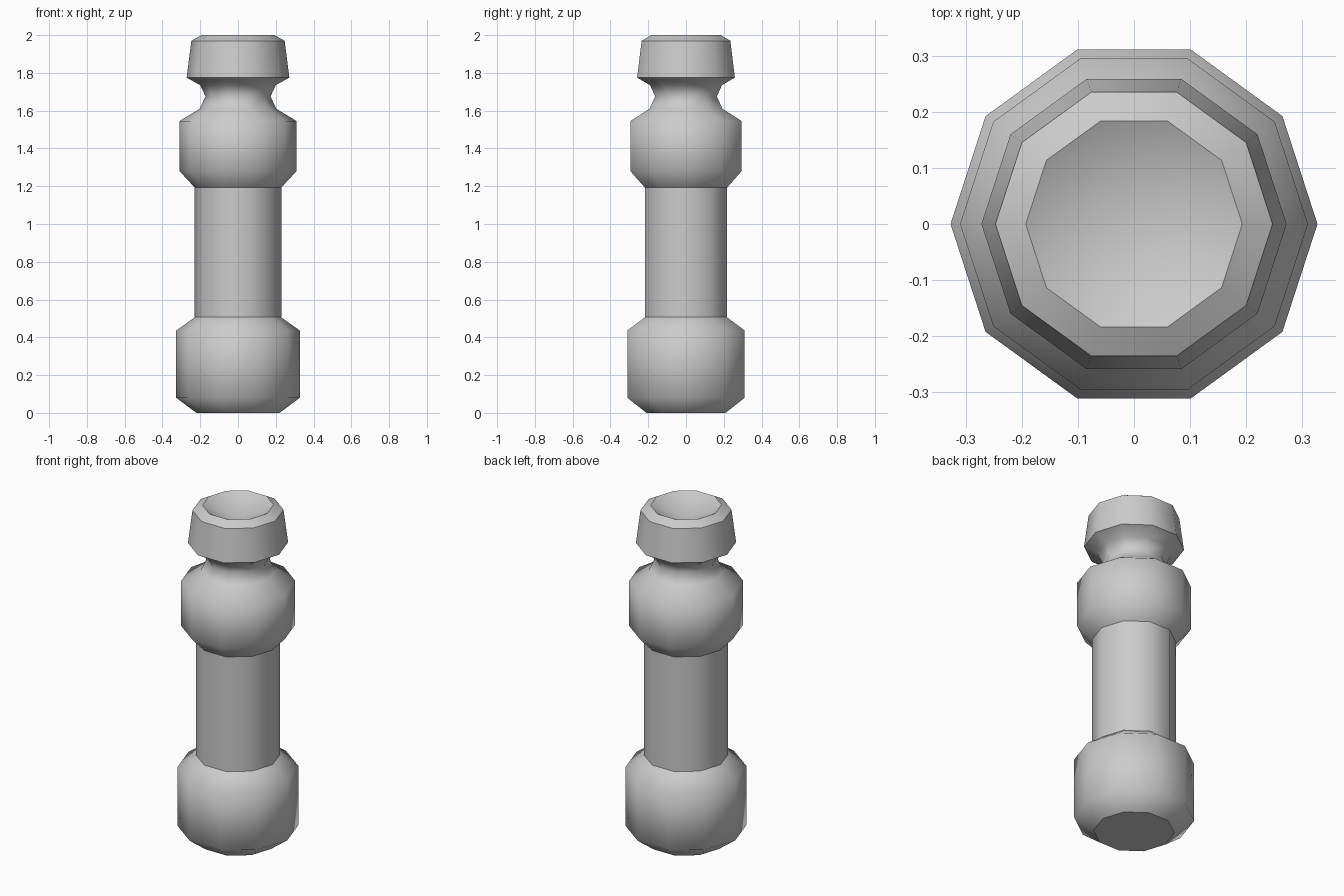
import bpy
import bmesh
from math import cos, sin, pi

cube = bpy.data.objects.get("Cube")
if cube:
    bpy.data.objects.remove(cube, do_unlink=True)

SIDES = 10

# Single grey material
grey = bpy.data.materials.new("plain grey")
grey.use_nodes = True
colour = (0.6, 0.6, 0.6, 1)
grey.diffuse_color = colour
grey.node_tree.nodes["Principled BSDF"].inputs["Base Color"].default_value = colour


def lathe(name, profile, sharp=()):
    """Spin (radius, height) points; radius 0 makes a pole. sharp lists hard rings."""
    bm = bmesh.new()
    rings = []
    for r, z in profile:
        count = SIDES if r else 1
        rings.append([bm.verts.new((r * cos(2 * pi * i / SIDES), r * sin(2 * pi * i / SIDES), z))
                      for i in range(count)])
    for low, high in zip(rings, rings[1:]):
        for i in range(SIDES):
            j = (i + 1) % SIDES
            corners = [low[i % len(low)], low[j % len(low)], high[j % len(high)], high[i % len(high)]]
            bm.faces.new(list(dict.fromkeys(corners))).smooth = True
    for k in sharp:
        for i in range(SIDES):
            bm.edges.get((rings[k][i], rings[k][(i + 1) % SIDES])).smooth = False
    mesh = bpy.data.meshes.new(name)
    bm.to_mesh(mesh)
    bm.free()
    mesh.materials.append(grey)
    obj = bpy.data.objects.new(name, mesh)
    bpy.context.collection.objects.link(obj)
    return obj


# Rounded foot with a flat underside
lathe("base_bulge", [(0, 0), (0.22, 0), (0.327, 0.08), (0.327, 0.436), (0.227, 0.507)], sharp=[1])

# Straight shaft
lathe("shaft", [(0.229, 0.507), (0.229, 1.193)])

# Upper bulge flowing into the narrow neck and the flared underside of the cap
lathe("upper_bulge_and_neck", [(0.229, 1.193), (0.31, 1.28), (0.31, 1.545), (0.203, 1.61),
                               (0.172, 1.675), (0.2, 1.735), (0.272, 1.775)])

# Tapered cap with bevelled lip and dished top
lathe("cap", [(0.272, 1.775), (0.247, 1.97), (0.193, 2), (0, 1.9)], sharp=[1, 2])
